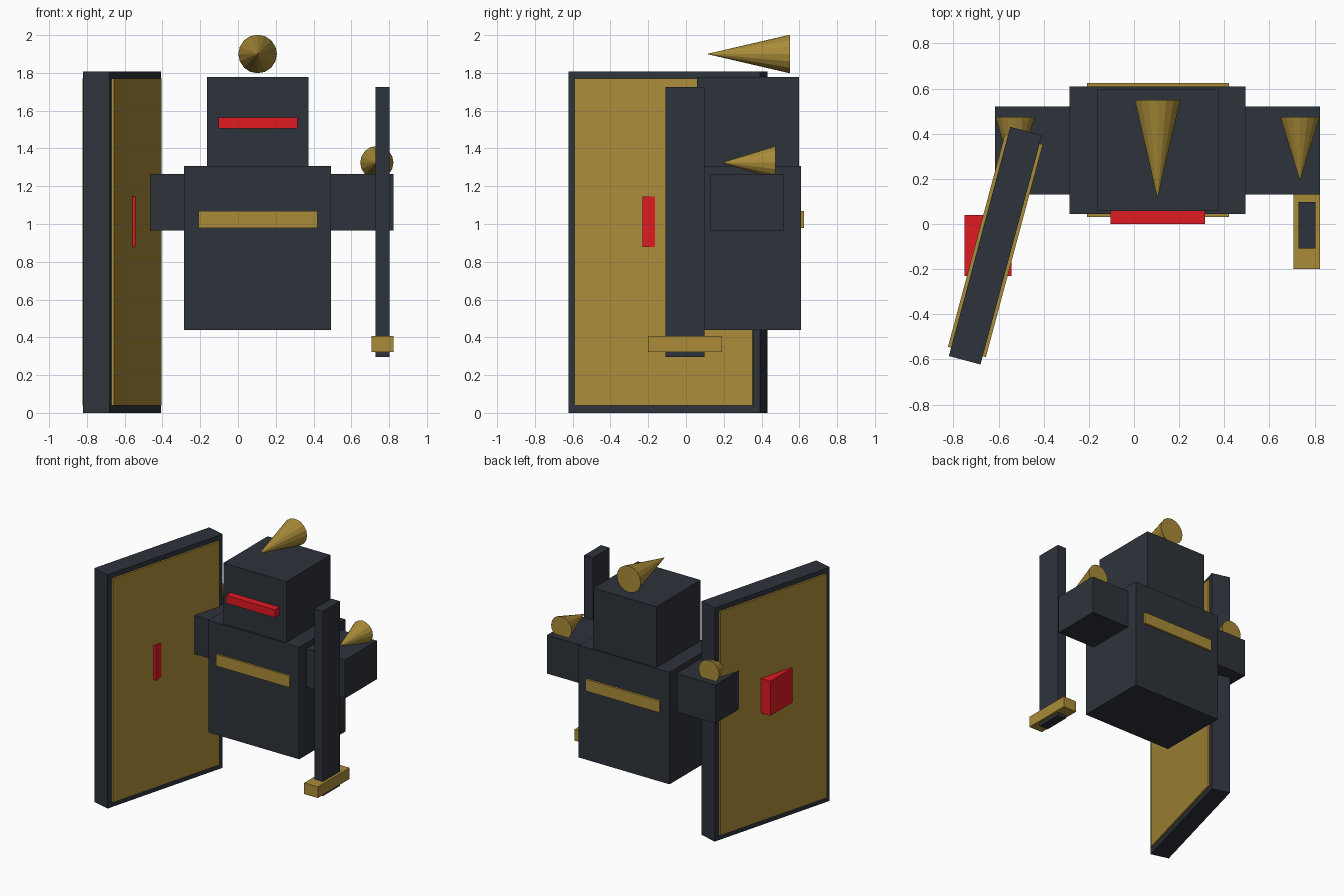
import bpy
from math import radians
from mathutils import Matrix

if "Cube" in bpy.data.objects:
    bpy.data.objects.remove(bpy.data.objects["Cube"])


def material(name, rgb):
    m = bpy.data.materials.new(name)
    m.diffuse_color = (*rgb, 1)
    m.use_nodes = True
    m.node_tree.nodes["Principled BSDF"].inputs["Base Color"].default_value = m.diffuse_color
    return m


DARK = material("dark_steel", (0.027, 0.033, 0.044))
GOLD = material("gold", (0.40, 0.26, 0.04))
RED = material("red", (0.75, 0.01, 0.016))
MID = 0.104  # the body's own symmetry line


def box(name, x, y, z, mat, turn=0):
    """Box from (min, max) ranges, turned about its own vertical axis."""
    bpy.ops.mesh.primitive_cube_add(size=1)
    ob = bpy.context.object
    ob.name = name
    ob.data.transform(Matrix.Diagonal((x[1] - x[0], y[1] - y[0], z[1] - z[0], 1)))
    ob.location = (sum(x) / 2, sum(y) / 2, sum(z) / 2)
    ob.rotation_euler.z = radians(turn)
    ob.data.materials.append(mat)
    return ob


def spike(name, x, z, radius, tip, base):
    """Cone lying along y with its tip towards the front."""
    bpy.ops.mesh.primitive_cone_add(vertices=16, radius1=radius, depth=base - tip,
                                    location=(x, (tip + base) / 2, z),
                                    rotation=(radians(90), 0, 0))
    ob = bpy.context.object
    ob.name = name
    ob.data.materials.append(GOLD)


# Body and head
box("torso", (-0.285, 0.493), (0.044, 0.608), (0.44, 1.307), DARK)
box("chest_band", (-0.209, 0.42), (0.03, 0.625), (0.98, 1.07), GOLD)
box("head", (-0.165, 0.374), (0.057, 0.597), (1.307, 1.777), DARK)
box("visor", (-0.104, 0.315), (0.0, 0.11), (1.505, 1.565), RED)
spike("head_spike", MID, 1.90, 0.102, 0.11, 0.55)

# Arms with shoulder spikes
for side, s in (("left", -1), ("right", 1)):
    ends = sorted((MID + s * 0.33, MID + s * 0.72))
    box(side + "_arm", ends, (0.13, 0.52), (0.966, 1.264), DARK)
    spike(side + "_shoulder_spike", MID + s * 0.631, 1.325, 0.088, 0.19, 0.473)

# Sword
box("sword_blade", (0.728, 0.803), (-0.108, 0.098), (0.297, 1.725), DARK)
box("sword_guard", (0.706, 0.823), (-0.20, 0.188), (0.322, 0.408), GOLD)

# Shield: slab, thin panel showing on both faces, and an emblem block through it
SX, SY = -0.614, -0.096


def shield_part(name, width, length, z, mat):
    box(name, (SX - width / 2, SX + width / 2), (SY - length / 2, SY + length / 2), z, mat, -15)


shield_part("shield", 0.145, 1.051, (0, 1.807), DARK)
shield_part("shield_panel", 0.174, 0.975, (0.04, 1.77), GOLD)
box("shield_block", (-0.75, -0.542), (-0.23, 0.04), (0.877, 1.145), RED)
